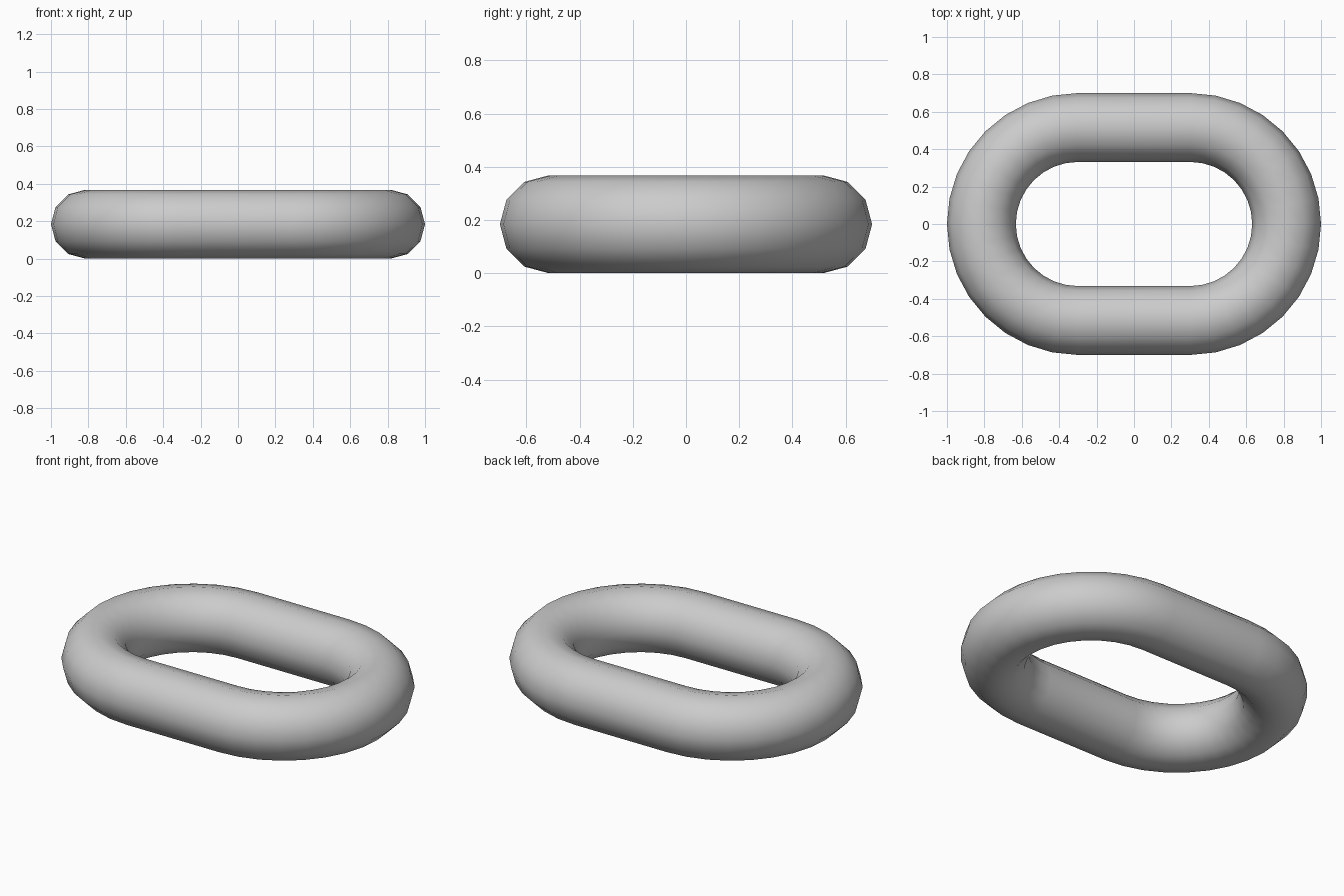
import bpy, bmesh
from math import sin, cos, pi

if "Cube" in bpy.data.objects:
    bpy.data.objects.remove(bpy.data.objects["Cube"])

TUBE = 0.184      # bar radius
BEND = 0.516      # centreline radius of the round ends
HALF = 0.30       # half length of the straight bars
SIDES, STEPS = 12, 16

# stadium path: (bend centre x, angle) for the right end, then the left end
path = [(HALF, -pi / 2 + pi * i / STEPS) for i in range(STEPS + 1)]
path += [(-HALF, pi / 2 + pi * i / STEPS) for i in range(STEPS + 1)]

# sweep a twelve-sided section around the path
bm = bmesh.new()
rings = []
for cx, a in path:
    ring = []
    for j in range(SIDES):
        t = 2 * pi * j / SIDES
        r = BEND + TUBE * cos(t)
        ring.append(bm.verts.new((cx + r * cos(a), r * sin(a), TUBE + TUBE * sin(t))))
    rings.append(ring)
for i, ring in enumerate(rings):
    nxt = rings[(i + 1) % len(rings)]
    for j in range(SIDES):
        k = (j + 1) % SIDES
        face = bm.faces.new((ring[j], nxt[j], nxt[k], ring[k]))
        face.smooth = True
bmesh.ops.recalc_face_normals(bm, faces=bm.faces)

mesh = bpy.data.meshes.new("chain_link")
bm.to_mesh(mesh)
bm.free()
link = bpy.data.objects.new("chain_link", mesh)
bpy.context.collection.objects.link(link)
